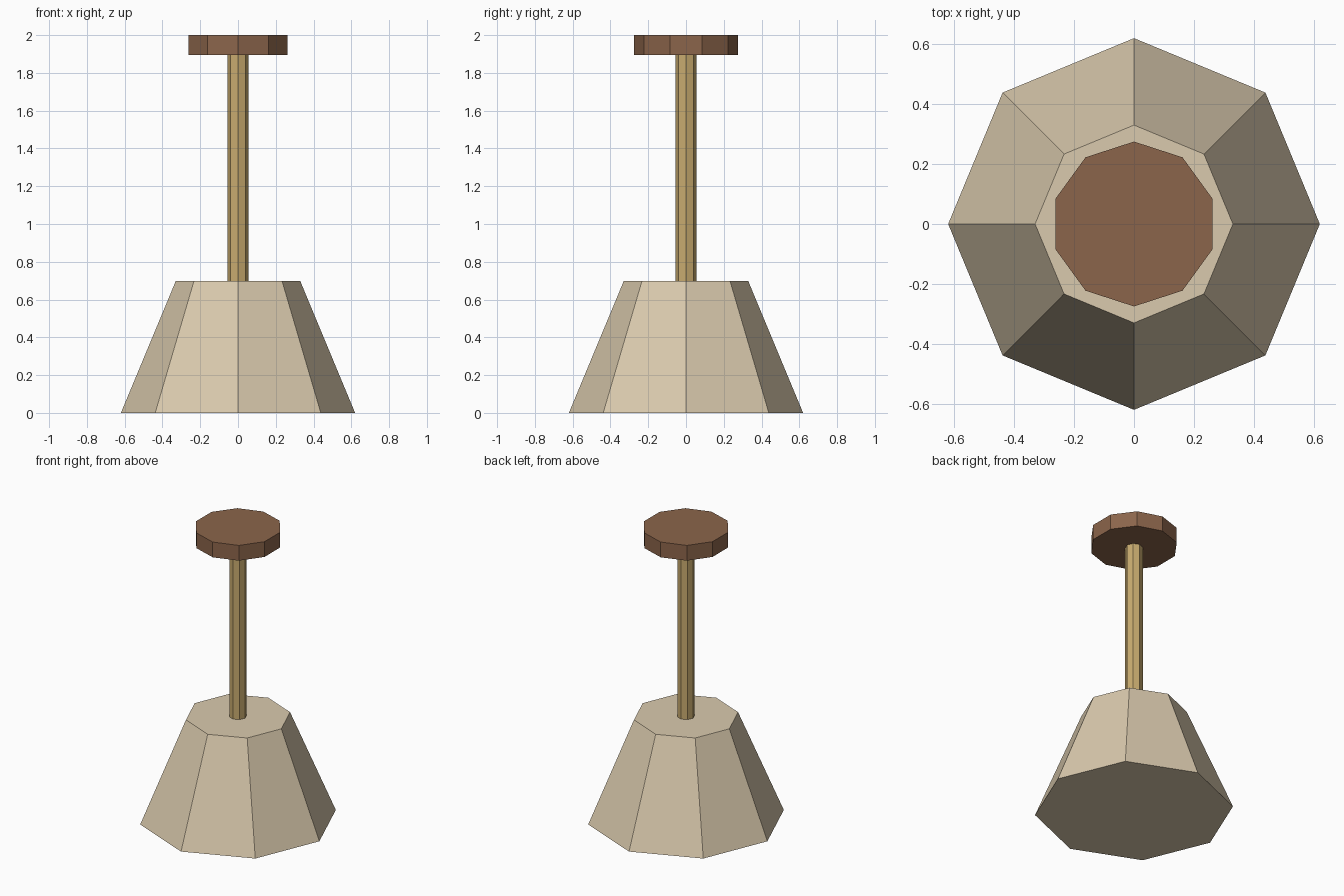
import bpy

cube = bpy.data.objects.get("Cube")
if cube:
    bpy.data.objects.remove(cube, do_unlink=True)


def material(name, rgb):
    mat = bpy.data.materials.new(name)
    mat.use_nodes = True
    mat.diffuse_color = (*rgb, 1)
    mat.node_tree.nodes["Principled BSDF"].inputs["Base Color"].default_value = (*rgb, 1)
    return mat


def prism(name, sides, r_bottom, r_top, z_bottom, z_top, mat):
    """Flat-shaded tapered prism with a corner pointing to +y."""
    bpy.ops.mesh.primitive_cone_add(
        vertices=sides, radius1=r_bottom, radius2=r_top,
        depth=z_top - z_bottom, location=(0, 0, (z_bottom + z_top) / 2))
    obj = bpy.context.object
    obj.name = obj.data.name = name
    obj.data.materials.append(mat)
    return obj


cream = material("cream stone", (0.70, 0.59, 0.42))
tan = material("tan wood", (0.58, 0.41, 0.16))
brown = material("brown wood", (0.26, 0.13, 0.07))

# Tapered base, slim post and wide top disc
prism("base", 8, 0.62, 0.33, 0, 0.697, cream)
prism("post", 8, 0.055, 0.055, 0.69, 1.9, tan)
prism("top_disc", 10, 0.275, 0.275, 1.895, 2, brown)
